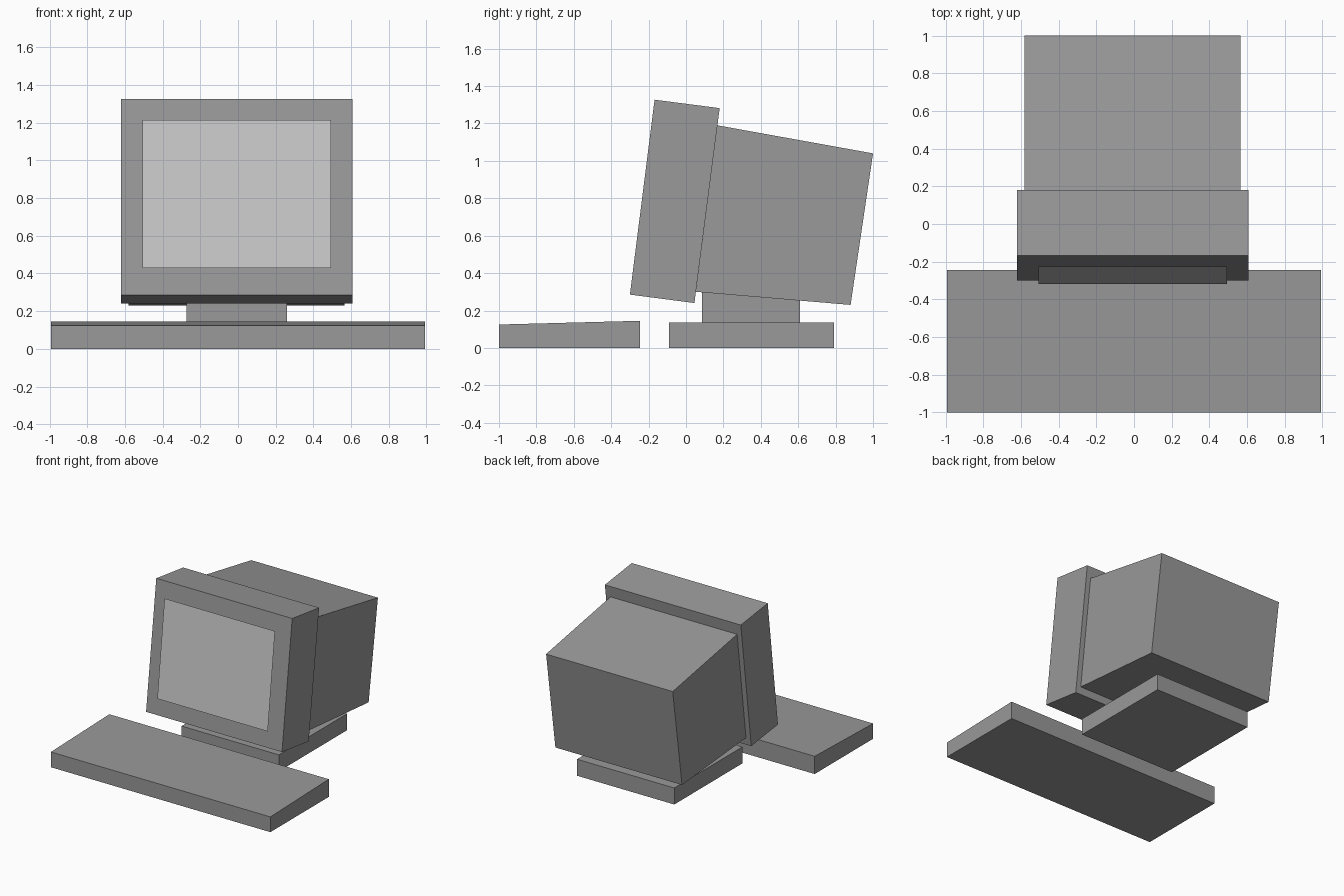
import bpy

if "Cube" in bpy.data.objects:
    bpy.data.objects.remove(bpy.data.objects["Cube"], do_unlink=True)


def material(name, grey):
    mat = bpy.data.materials.new(name)
    mat.use_nodes = True
    colour = (grey, grey, grey, 1)
    mat.diffuse_color = colour
    mat.node_tree.nodes["Principled BSDF"].inputs["Base Color"].default_value = colour
    return mat


def add_mesh(name, verts, faces, mat):
    mesh = bpy.data.meshes.new(name)
    mesh.from_pydata(verts, [], faces)
    mesh.materials.append(mat)
    obj = bpy.data.objects.new(name, mesh)
    bpy.context.collection.objects.link(obj)
    return obj


def extrude_profile(name, profile, half, mat, centre):
    """Sweep a counter-clockwise (y, z) side profile along x."""
    n = len(profile)
    verts = [(centre + side * half, y, z) for side in (-1, 1) for y, z in profile]
    faces = [tuple(reversed(range(n))), tuple(range(n, 2 * n))]
    faces += [(i, (i + 1) % n, (i + 1) % n + n, i + n) for i in range(n)]
    return add_mesh(name, verts, faces, mat)


def box_profile(y0, y1, z0, z1):
    return [(y0, z0), (y1, z0), (y1, z1), (y0, z1)]


casing = material("casing grey", 0.319)
glass = material("screen light grey", 0.578)
MID = -0.007  # the monitor sits a touch off centre

# Keyboard wedge
extrude_profile("keyboard", [(-1, 0), (-0.245, 0), (-0.245, 0.145), (-1, 0.125)],
                0.993, casing, 0)

# Stand
extrude_profile("stand_base", box_profile(-0.09, 0.79, 0, 0.135), 0.44, casing, MID)
extrude_profile("stand_neck", box_profile(0.085, 0.61, 0.135, 0.3), 0.266, casing, MID)

# Tilted monitor: front bezel and tapered rear housing
extrude_profile("bezel", [(-0.3, 0.285), (0.045, 0.24), (0.18, 1.282), (-0.168, 1.327)],
                0.615, casing, MID)
extrude_profile("rear_housing", [(0.053, 0.3), (0.88, 0.23), (1, 1.04), (0.168, 1.19)],
                0.573, casing, MID)

# Screen sheet, just ahead of the bezel
add_mesh("screen", [(MID + x, y, z) for x, y, z in
                    ((-0.5, -0.319, 0.43), (0.5, -0.319, 0.43),
                     (0.5, -0.226, 1.215), (-0.5, -0.226, 1.215))],
         [(0, 1, 2, 3)], glass)
